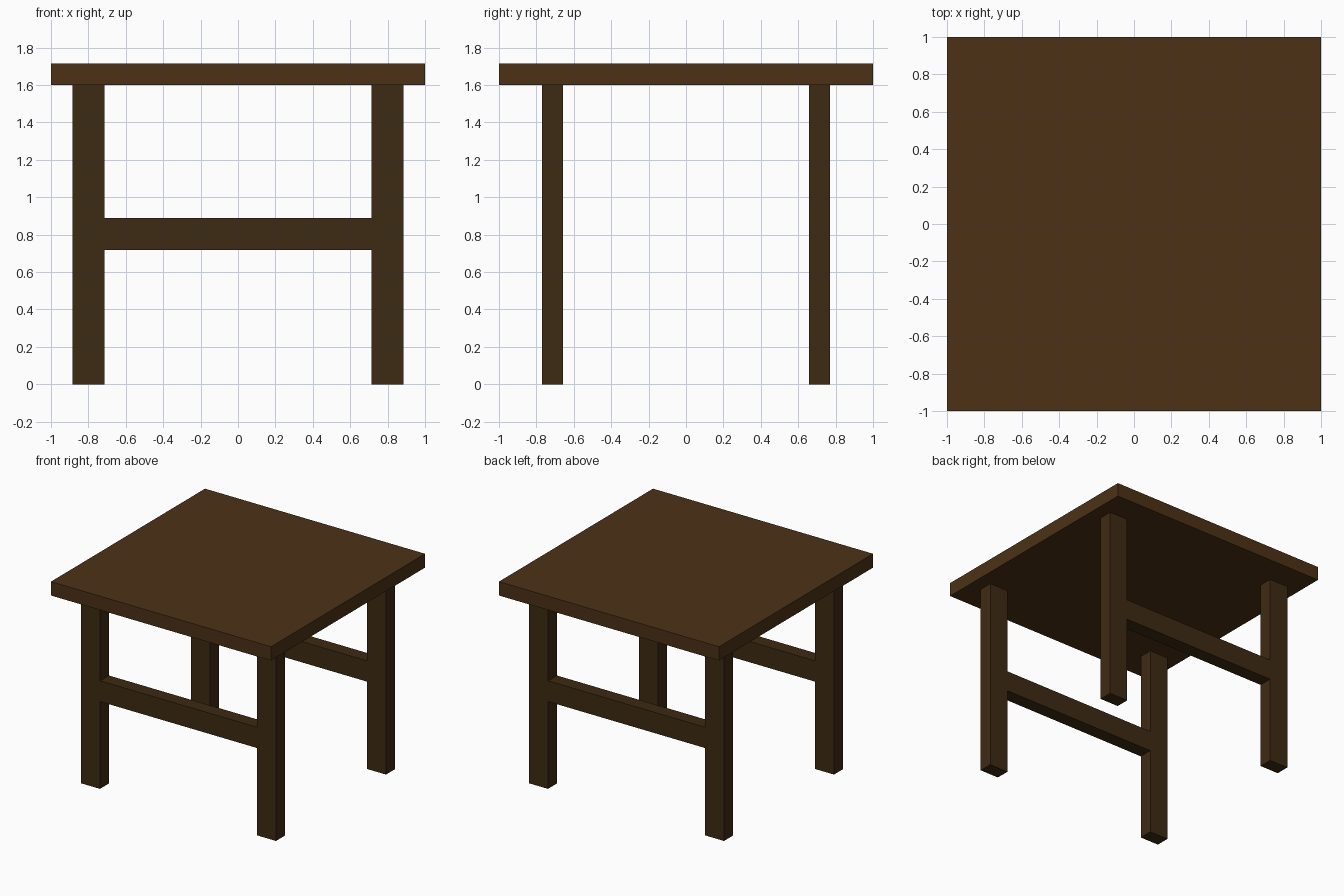
import bpy

if "Cube" in bpy.data.objects:
    bpy.data.objects.remove(bpy.data.objects["Cube"])


def material(name, color):
    mat = bpy.data.materials.new(name)
    mat.diffuse_color = (*color, 1.0)
    mat.use_nodes = True
    mat.node_tree.nodes["Principled BSDF"].inputs["Base Color"].default_value = mat.diffuse_color
    return mat


def box(name, center, size, mat):
    bpy.ops.mesh.primitive_cube_add(size=1, location=center)
    obj = bpy.context.object
    obj.name = name
    obj.scale = size
    bpy.ops.object.transform_apply(location=False, rotation=False, scale=True)
    obj.data.materials.append(mat)
    return obj


top_wood = material("top_wood", (0.072, 0.031, 0.008))
frame_wood = material("frame_wood", (0.048, 0.023, 0.0065))

LEG_X, LEG_Y, LEG_H = 0.80, 0.714, 1.60
WIDE, THIN = 0.171, 0.114

# Table top slab
box("table_top", (0, 0, LEG_H + THIN / 2), (2, 2, THIN), top_wood)

# Front and back frames: two legs joined by a flush crossbar
for end, y in (("front", -LEG_Y), ("back", LEG_Y)):
    for side, x in (("left", -LEG_X), ("right", LEG_X)):
        box(f"{end}_{side}_leg", (x, y, LEG_H / 2), (WIDE, THIN, LEG_H), frame_wood)
    box(f"{end}_crossbar", (0, y, 0.803), (2 * LEG_X - WIDE, THIN, WIDE), frame_wood)
